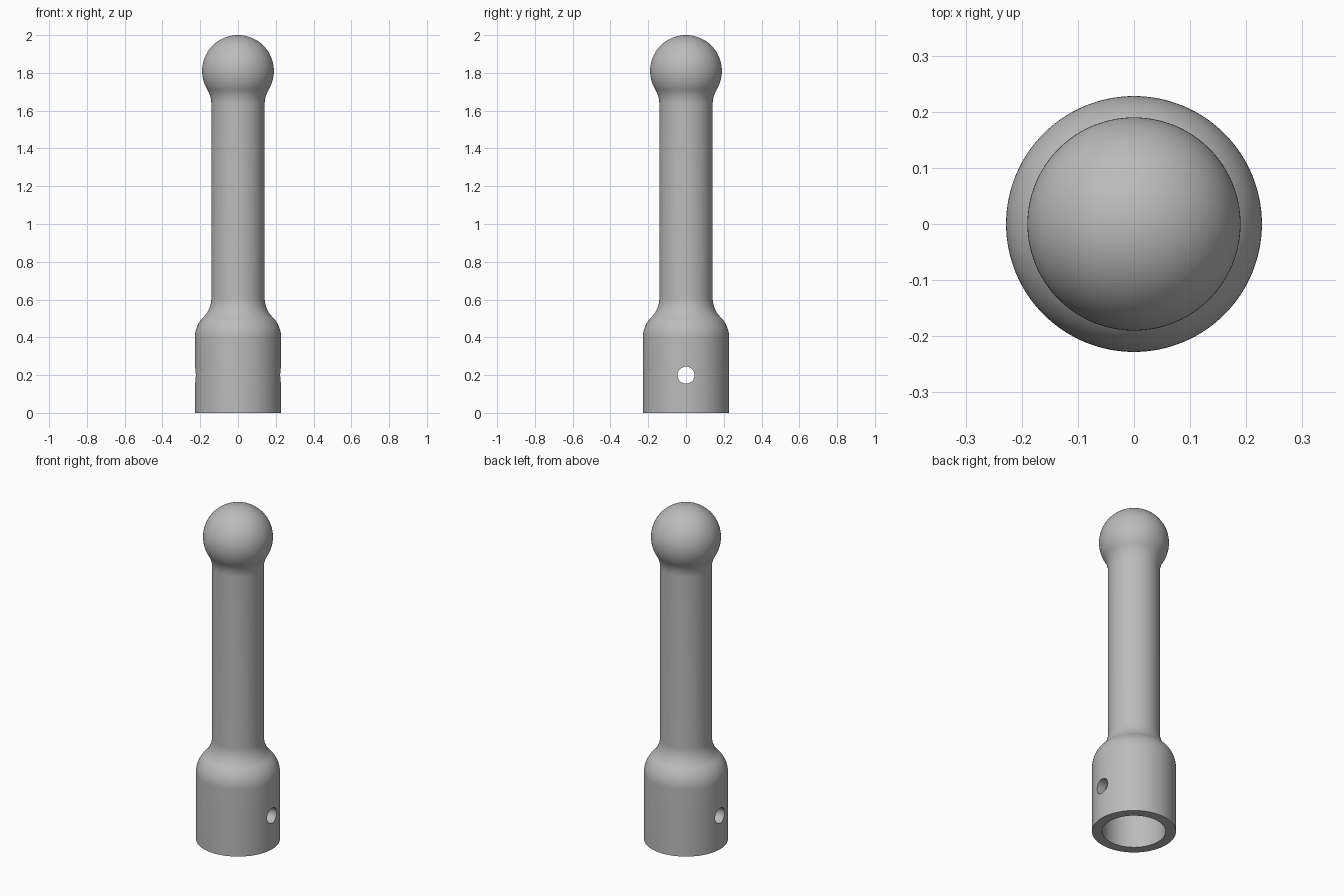
import bpy
import bmesh
from math import sin, cos, pi, atan2, sqrt, radians
from mathutils import Matrix

cube = bpy.data.objects.get("Cube")
if cube:
    bpy.data.objects.remove(cube, do_unlink=True)

SEGMENTS = 128
SOCKET_R, BORE_R, BORE_DEPTH = 0.228, 0.172, 0.4
SHAFT_R, BALL_R, FILLET = 0.141, 0.19, 0.15
BALL_Z = 2 - BALL_R
PIN_R, PIN_Z = 0.045, 0.2


def arc(cx, cz, r, start, end, steps):
    """Points (radius, height) along a circular arc."""
    angles = [start + (end - start) * i / steps for i in range(steps + 1)]
    return [(cx + r * cos(a), cz + r * sin(a)) for a in angles]


def new_object(name, bm, material=None):
    mesh = bpy.data.meshes.new(name)
    bm.to_mesh(mesh)
    bm.free()
    obj = bpy.data.objects.new(name, mesh)
    bpy.context.collection.objects.link(obj)
    if material:
        mesh.materials.append(material)
    return obj


def lathe(name, profile, material):
    bm = bmesh.new()
    verts = [bm.verts.new((r, 0, z)) for r, z in profile]
    edges = [bm.edges.new(pair) for pair in zip(verts, verts[1:])]
    bmesh.ops.spin(bm, geom=verts + edges, cent=(0, 0, 0), axis=(0, 0, 1),
                   angle=2 * pi, steps=SEGMENTS, use_duplicate=False)
    bmesh.ops.remove_doubles(bm, verts=bm.verts, dist=1e-5)
    bmesh.ops.recalc_face_normals(bm, faces=bm.faces)
    return new_object(name, bm, material)


grey = bpy.data.materials.new("plain_grey")
grey.use_nodes = True
colour = (0.5, 0.5, 0.5, 1)
grey.diffuse_color = colour
grey.node_tree.nodes["Principled BSDF"].inputs["Base Color"].default_value = colour

# Shoulder: two tangent arcs from the socket to the shaft
slope = math_angle = atan2(1, 1)
shoulder_r = (SOCKET_R - SHAFT_R) / (2 * (1 - cos(slope)))
shoulder_z = 0.4
shaft_z = shoulder_z + 2 * shoulder_r * sin(slope)

# Neck: fillet tangent to both the shaft and the ball
neck_x = SHAFT_R + FILLET
drop = sqrt((BALL_R + FILLET) ** 2 - neck_x ** 2)
neck_angle = atan2(drop, neck_x)

profile = [(0, BORE_DEPTH), (BORE_R, BORE_DEPTH), (BORE_R, 0), (SOCKET_R, 0)]
profile += arc(SOCKET_R - shoulder_r, shoulder_z, shoulder_r, 0, slope, 12)
profile += arc(SHAFT_R + shoulder_r, shaft_z, shoulder_r, pi + slope, pi, 12)[1:]
profile += arc(neck_x, BALL_Z - drop, FILLET, pi, pi - neck_angle, 10)
profile += arc(0, BALL_Z, BALL_R, -neck_angle, pi / 2, 40)[1:]
profile[-1] = (0, 2)
handle = lathe("socket_handle", profile, grey)

# Cross hole through both socket walls
bm = bmesh.new()
bmesh.ops.create_cone(bm, cap_ends=True, segments=48, radius1=PIN_R, radius2=PIN_R,
                      depth=1, matrix=Matrix.Translation((0, 0, PIN_Z))
                      @ Matrix.Rotation(pi / 2, 4, "Y"))
cutter = new_object("pin_hole_cutter", bm, grey)
cutter.hide_render = True

cut = handle.modifiers.new("pin_hole", "BOOLEAN")
cut.operation = "DIFFERENCE"
cut.solver = "EXACT"
cut.object = cutter
bpy.context.view_layer.objects.active = handle
bpy.ops.object.modifier_apply(modifier=cut.name)
bpy.data.objects.remove(cutter, do_unlink=True)

bpy.ops.object.select_all(action="DESELECT")
handle.select_set(True)
bpy.ops.object.shade_smooth_by_angle(angle=radians(35))
